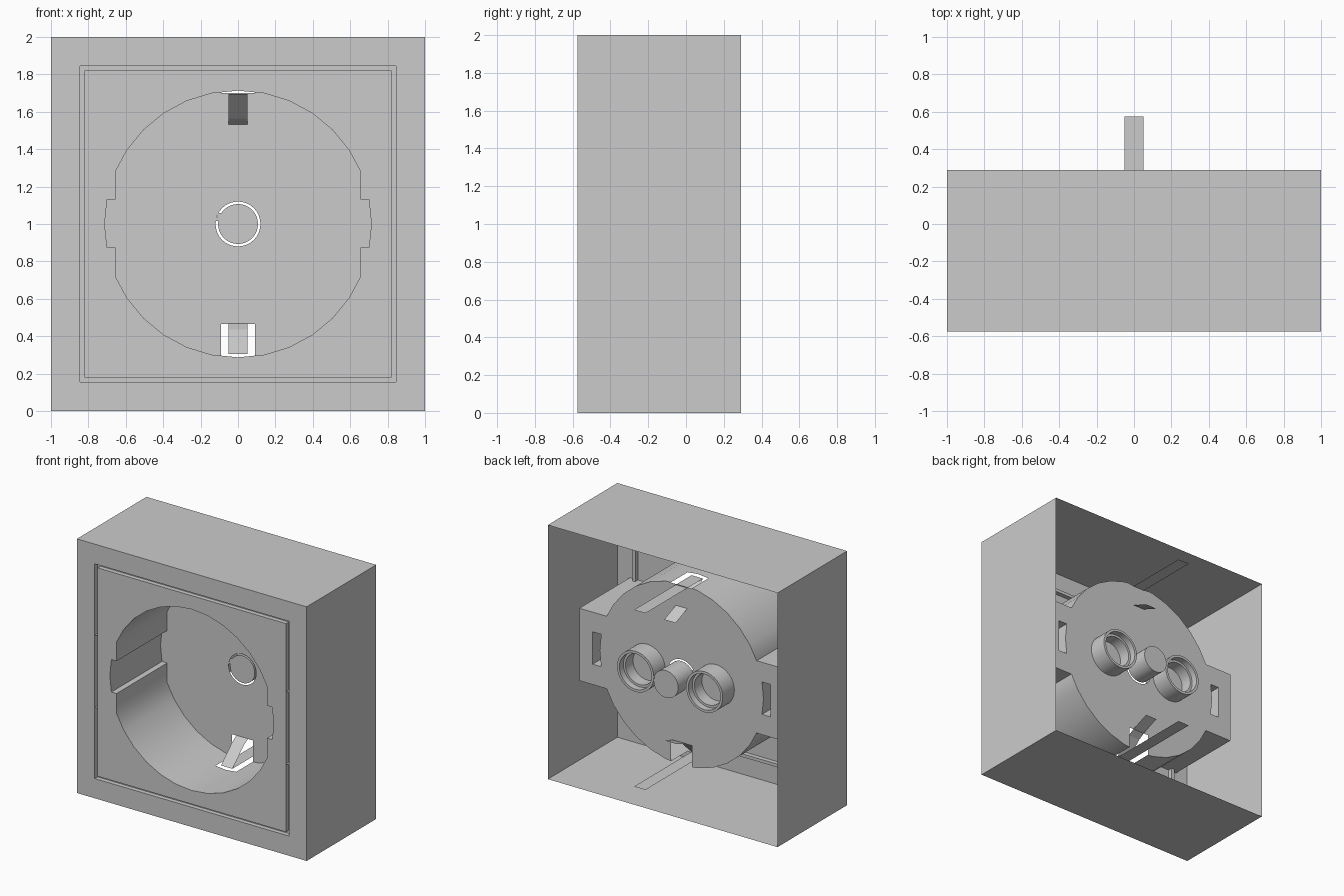
import bpy, bmesh
from math import sin, cos, pi, radians

if "Cube" in bpy.data.objects:
    bpy.data.objects.remove(bpy.data.objects["Cube"])

FRONT, FLOOR, BACK, TAIL = -0.575, 0.055, 0.29, 0.575
R = 0.713


class Part:
    """Collects thin sheets; loops are (x, z) points relative to the socket centre."""

    def __init__(self, name):
        self.name, self.bm = name, bmesh.new()

    def sheet(self, y, *loops, face=-1):
        # Flat panel; loops after the first are holes
        edges = []
        for loop in loops:
            vs = [self.bm.verts.new((x, y, z + 1)) for x, z in loop]
            edges += [self.bm.edges.new((vs[i - 1], vs[i])) for i in range(len(vs))]
        out = bmesh.ops.triangle_fill(self.bm, edges=edges, use_beauty=True, normal=(0, face, 0))
        for f in out["geom"]:
            if isinstance(f, bmesh.types.BMFace):
                f.normal_update()
                if f.normal.y * face < 0:
                    f.normal_flip()

    def wall(self, loop, ys, closed=True, outward=False, skip=None):
        # Loop swept along y; counter-clockwise loops face inward by default
        rows = [[self.bm.verts.new((x, y, z + 1)) for x, z in loop] for y in ys]
        n = len(loop)
        for r in range(len(ys) - 1):
            for i in range(n if closed else n - 1):
                j = (i + 1) % n
                if skip and skip(r, loop[i], loop[j]):
                    continue
                q = [rows[r][i], rows[r][j], rows[r + 1][j], rows[r + 1][i]]
                self.bm.faces.new(q[::-1] if outward else q)

    def strip(self, path, half, sign):
        # Bent metal ribbon along (y, z), flipped to the top with sign = -1
        rows = [[self.bm.verts.new((x, y, 1 + sign * z)) for x in (-half, half)] for y, z in path]
        for a, b in zip(rows, rows[1:]):
            q = [a[0], a[1], b[1], b[0]]
            self.bm.faces.new(q if sign > 0 else q[::-1])

    def finish(self, smooth=True):
        bmesh.ops.remove_doubles(self.bm, verts=self.bm.verts, dist=0.0005)
        me = bpy.data.meshes.new(self.name)
        self.bm.to_mesh(me)
        self.bm.free()
        ob = bpy.data.objects.new(self.name, me)
        bpy.context.collection.objects.link(ob)
        if smooth:
            bpy.ops.object.select_all(action="DESELECT")
            ob.select_set(True)
            bpy.context.view_layer.objects.active = ob
            bpy.ops.object.shade_smooth_by_angle(angle=radians(30))
        return ob


def square(h):
    return [(-h, -h), (h, -h), (h, h), (-h, h)]


def circle(r, cx=0, n=32):
    return [(cx + r * cos(2 * pi * i / n), r * sin(2 * pi * i / n)) for i in range(n)]


def mirrored(loop):
    return [(-x, z) for x, z in reversed(loop)]


def arc(k0, k1):
    return [(R * cos(k * pi / 16), R * sin(k * pi / 16)) for k in range(k0, k1)]


# Recess outline: 32-sided circle with two guide ribs on each side
half = ([(0.09, -0.704)] + arc(-7, -2) + [(0.655, -0.281), (0.655, -0.125), (0.7, -0.125), (R, 0),
        (0.7, 0.13), (0.655, 0.13), (0.655, 0.281)] + arc(3, 8) + [(0.09, 0.704)])
half = [p for p in half if not (0.655 < p[0] < 0.66)]
outline = [(0, -R)] + half + [(0, R)] + mirrored(half)

# Housing frame, open at the back
frame = Part("housing_frame")
frame.wall(square(1), (FRONT, BACK), outward=True)
frame.sheet(FRONT, square(1), square(0.845))
frame.wall(square(0.845), (FRONT, FRONT + 0.035))
frame.sheet(FRONT + 0.035, square(0.845), square(0.82))
frame.finish(False)

# Centre panel with recess walls, slotted for the earth clips
cup = Part("recess_insert")
cup.wall(square(0.82), (FRONT, FRONT + 0.035), outward=True)
cup.sheet(FRONT, square(0.82), outline)
cup.wall(outline, (FRONT, -0.15, FLOOR),
         skip=lambda r, a, b: r == 1 and max(abs(a[0]), abs(b[0])) < 0.1)
cup.finish()

# Recess floor with clip slots and the centre hole
floor_half = [(0.09, -0.535)] + half + [(0.09, 0.7)]
floor = Part("recess_floor")
floor.sheet(FLOOR, floor_half + mirrored(floor_half), circle(0.12))
floor.finish(False)

# C-shaped guide housings behind the side ribs
for side, name in ((1, "right"), (-1, "left")):
    guide = Part(name + "_guide_housing")
    outer = [(0.655, -0.285), (0.89, -0.285), (0.89, 0.285), (0.655, 0.285)]
    notch = [(0.7, -0.125), (0.775, -0.125), (0.775, 0.13), (0.7, 0.13)]
    cap = outer + [(0.655, 0.13)] + [(0.775, 0.13), (0.775, -0.125)] + [(0.655, -0.125)]
    flip = (lambda l: l) if side > 0 else mirrored
    guide.wall(flip(outer), (FRONT, FLOOR), closed=False, outward=True)
    guide.wall(flip(notch), (FRONT, FLOOR), closed=False)
    guide.sheet(FLOOR, flip(cap), face=1)
    guide.finish(False)

    # Contact tube behind each pin hole
    tube = Part(name + "_contact_tube")
    cx = 0.3 * side
    tube.wall(circle(0.16, cx), (FLOOR, 0.2), outward=True)
    tube.sheet(0.2, circle(0.16, cx), circle(0.14, cx), face=1)
    tube.wall(circle(0.14, cx), (0.15, 0.2))
    tube.sheet(0.15, circle(0.14, cx), circle(0.122, cx), face=1)
    tube.wall(circle(0.122, cx), (FLOOR, 0.15))
    tube.sheet(FLOOR + 0.001, circle(0.122, cx), face=1)
    tube.finish()

# Centre screw boss with its small bridge to the floor
boss = Part("screw_boss")
boss.wall(circle(0.107), (FLOOR, 0.25), outward=True)
boss.sheet(FLOOR, circle(0.107))
boss.sheet(0.25, circle(0.107), face=1)
boss.sheet(FLOOR, [(-0.12, 0.015), (-0.105, 0.015), (-0.09, 0.06), (-0.105, 0.06)])
boss.finish()

# Bent earth clips at the bottom and top
for sign, name in ((1, "lower"), (-1, "upper")):
    clip = Part(name + "_earth_clip")
    clip.strip([(TAIL, -0.695), (-0.14, -0.695), (0, -0.565), (0.05, -0.535), (0.2, -0.475)], 0.05, sign)
    clip.finish(False)
